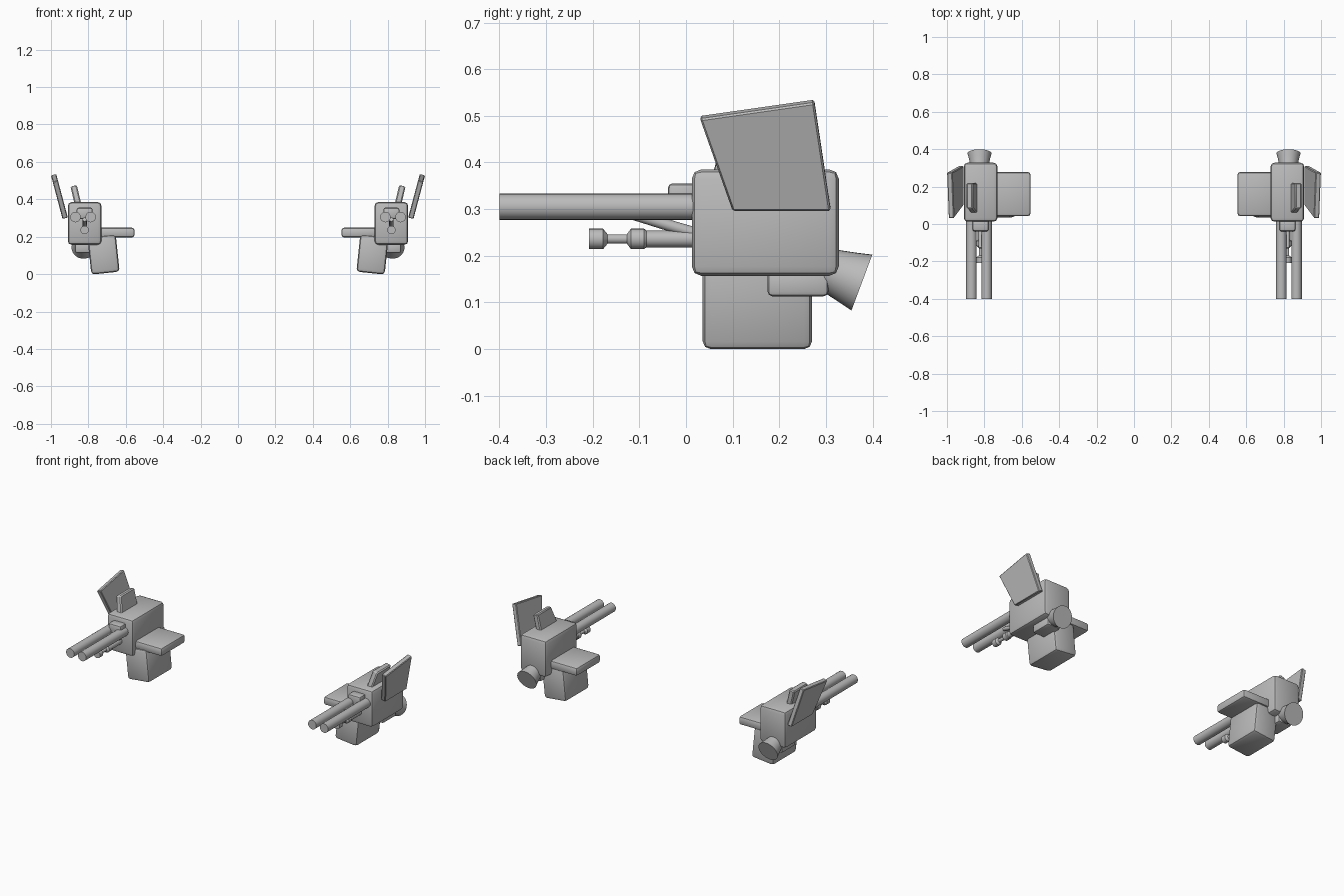
import bpy, bmesh, math
from mathutils import Matrix, Vector

cube = bpy.data.objects.get("Cube")
if cube:
    bpy.data.objects.remove(cube, do_unlink=True)

grey = bpy.data.materials.new("gun metal grey")
grey.use_nodes = True
colour = (0.5, 0.5, 0.5, 1)
grey.diffuse_color = colour
grey.node_tree.nodes["Principled BSDF"].inputs["Base Color"].default_value = colour


def finish(name, bm, bevel=0, segments=2):
    """Make a left part (+x) and its mirrored right twin."""
    if bevel:
        bmesh.ops.bevel(bm, geom=bm.edges[:], offset=bevel, segments=segments,
                        profile=0.5, affect='EDGES', clamp_overlap=True)
    bmesh.ops.recalc_face_normals(bm, faces=bm.faces[:])
    for side in ("left", "right"):
        if side == "right":
            bmesh.ops.scale(bm, vec=(-1, 1, 1), verts=bm.verts[:])
            bmesh.ops.reverse_faces(bm, faces=bm.faces[:])
        mesh = bpy.data.meshes.new(f"{side}_{name}")
        bm.to_mesh(mesh)
        mesh.materials.append(grey)
        obj = bpy.data.objects.new(mesh.name, mesh)
        bpy.context.collection.objects.link(obj)
        bpy.ops.object.select_all(action='DESELECT')
        obj.select_set(True)
        bpy.context.view_layer.objects.active = obj
        bpy.ops.object.shade_smooth_by_angle(angle=math.radians(35))
    bm.free()


def box(name, centre, size, bevel, lean=0):
    bm = bmesh.new()
    bmesh.ops.create_cube(bm, size=1)
    matrix = (Matrix.Translation(centre) @ Matrix.Rotation(math.radians(lean), 4, 'Y')
              @ Matrix.Diagonal((*size, 1)))
    bm.transform(matrix)
    finish(name, bm, bevel)


def turned(name, start, direction, profile, sides=24):
    """Round part from (distance, radius) pairs along a direction."""
    bm = bmesh.new()
    turn = Vector(direction).to_track_quat('Z', 'Y').to_matrix().to_4x4()
    matrix = Matrix.Translation(start) @ turn
    rings = []
    for dist, radius in profile:
        angles = [2 * math.pi * i / sides for i in range(sides)]
        rings.append([bm.verts.new(matrix @ Vector((radius * math.cos(a), radius * math.sin(a), dist)))
                      for a in angles])
    for a, b in zip(rings, rings[1:]):
        for i in range(sides):
            j = (i + 1) % sides
            bm.faces.new((a[i], a[j], b[j], b[i]))
    bm.faces.new(rings[0])
    bm.faces.new(rings[-1])
    finish(name, bm)


def leaning_plate(name, outline, outer_x, thick, slope, bevel):
    """Upright plate from a (y, z) outline, leaning outwards as it rises."""
    bm = bmesh.new()
    base = outline[0][1]
    layers = []
    for inset in (0, thick):
        layers.append([bm.verts.new((outer_x - inset + slope * (z - base), y, z + inset * slope))
                       for y, z in outline])
    a, b = layers
    bm.faces.new(a)
    bm.faces.new(b)
    for i in range(len(a)):
        j = (i + 1) % len(a)
        bm.faces.new((a[i], a[j], b[j], b[i]))
    finish(name, bm, bevel, 1)


# Main housing, lower box and inner arm
box("housing", (0.82, 0.17, 0.271), (0.18, 0.315, 0.228), 0.02)
box("ammunition_box", (0.719, 0.153, 0.105), (0.152, 0.235, 0.2), 0.018, lean=6)
box("mounting_arm", (0.656, 0.16, 0.222), (0.206, 0.235, 0.052), 0.014)

# Outer shield and top fin
leaning_plate("shield", [(0.1, 0.295), (0.31, 0.295), (0.275, 0.528), (0.03, 0.493)],
              0.938, 0.028, 0.266, 0.004)
leaning_plate("top_fin", [(0.055, 0.36), (0.22, 0.36), (0.22, 0.468), (0.085, 0.468)],
              0.87, 0.034, 0.24, 0.006)

# Twin barrels and the block above them
for label, x in (("inner", 0.788), ("outer", 0.869)):
    turned(f"{label}_barrel", (x, 0.05, 0.305), (0, -1, 0), [(0, 0.028), (0.45, 0.028)])
box("barrel_clamp", (0.82, -0.008, 0.325), (0.085, 0.062, 0.06), 0.01)

# Slim lower barrel with collar and muzzle, braced by a strut
turned("lower_barrel", (0.82, 0.03, 0.236), (0, -1, 0),
       [(0, 0.018), (0.115, 0.018), (0.12, 0.022), (0.148, 0.022), (0.157, 0.01),
        (0.198, 0.01), (0.208, 0.022), (0.238, 0.022)], 20)
turned("strut", (0.82, 0.03, 0.245), (0.0, -0.15, 0.045), [(0, 0.013), (0.165, 0.011)], 12)

# Rear thruster and its bracket
turned("thruster", (0.826, 0.29, 0.175), (0, 0.936, -0.35),
       [(0, 0.046), (0.027, 0.049), (0.06, 0.056), (0.093, 0.064)], 32)
box("thruster_bracket", (0.826, 0.24, 0.14), (0.09, 0.13, 0.054), 0.01)
